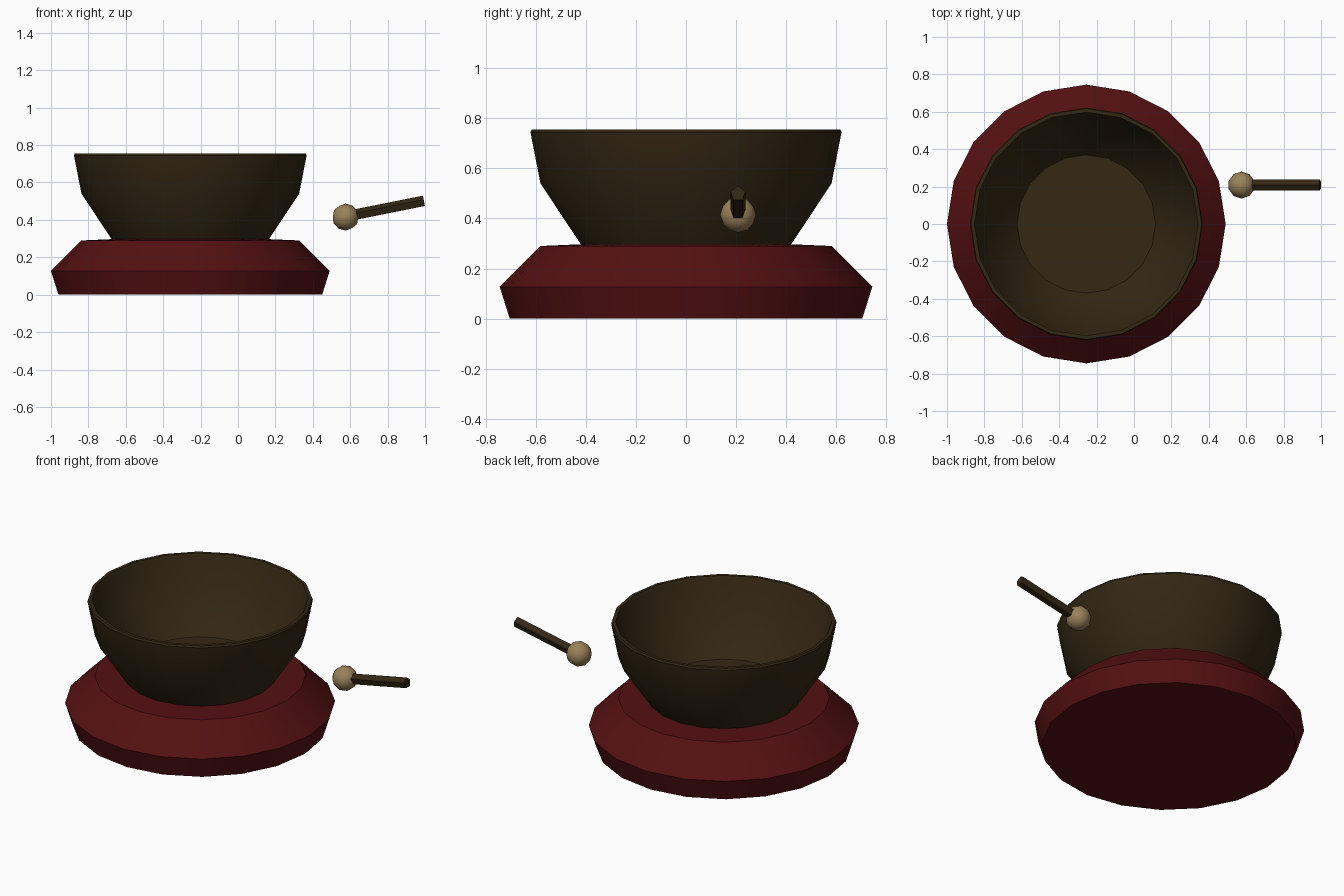
import bpy, bmesh, math
from mathutils import Matrix

if "Cube" in bpy.data.objects:
    bpy.data.objects.remove(bpy.data.objects["Cube"])

CX = -0.255  # shared axis of cushion and bowl


def material(name, rgb):
    m = bpy.data.materials.new(name)
    m.diffuse_color = (*rgb, 1.0)
    m.use_nodes = True
    m.node_tree.nodes["Principled BSDF"].inputs["Base Color"].default_value = m.diffuse_color
    return m


DARK = material("dark bronze", (0.034, 0.021, 0.007))
RED = material("deep red", (0.089, 0.0052, 0.006))
TAN = material("pale tan", (0.328, 0.223, 0.102))


def finish(name, bm, mat, matrix):
    bmesh.ops.recalc_face_normals(bm, faces=bm.faces[:])
    mesh = bpy.data.meshes.new(name)
    bm.to_mesh(mesh)
    bm.free()
    mesh.materials.append(mat)
    ob = bpy.data.objects.new(name, mesh)
    ob.matrix_world = matrix
    bpy.context.collection.objects.link(ob)
    bpy.ops.object.select_all(action='DESELECT')
    ob.select_set(True)
    bpy.context.view_layer.objects.active = ob
    bpy.ops.object.shade_smooth_by_angle(angle=math.radians(30))
    return ob


def lathe(name, profile, sides, mat, matrix, phase=0.0):
    """Turn (radius, height) points about z and cap both ends."""
    bm = bmesh.new()
    rings = []
    for r, z in profile:
        angles = [phase + math.tau * i / sides for i in range(sides)]
        rings.append([bm.verts.new((r * math.cos(a), r * math.sin(a), z)) for a in angles])
    for low, high in zip(rings, rings[1:]):
        for i in range(sides):
            j = (i + 1) % sides
            bm.faces.new((low[i], low[j], high[j], high[i]))
    bm.faces.new(rings[0])
    bm.faces.new(rings[-1])
    return finish(name, bm, mat, matrix)


axis = Matrix.Translation((CX, 0, 0))

# Cushion with sloping shoulder
lathe("cushion", [(0.705, 0), (0.745, 0.127), (0.582, 0.29), (0.42, 0.297)],
      20, RED, axis)

# Hollow bowl: outside wall, rim, inside wall, floor
lathe("bowl", [(0.42, 0.296), (0.582, 0.54), (0.622, 0.745), (0.617, 0.756),
               (0.598, 0.756), (0.59, 0.74), (0.545, 0.55), (0.37, 0.352)],
      20, DARK, axis)

# Mallet head
head = Matrix.Translation((0.575, 0.208, 0.415))
bm = bmesh.new()
bmesh.ops.create_icosphere(bm, subdivisions=2, radius=0.072)
finish("mallet_head", bm, TAN, head)

# Five-sided mallet handle, tilted upward along +x
tilt = math.pi / 2 - math.atan(0.2)
lathe("mallet_handle", [(0.031, 0.03), (0.031, 0.428)], 5, DARK,
      head @ Matrix.Rotation(tilt, 4, 'Y'), phase=math.pi)
